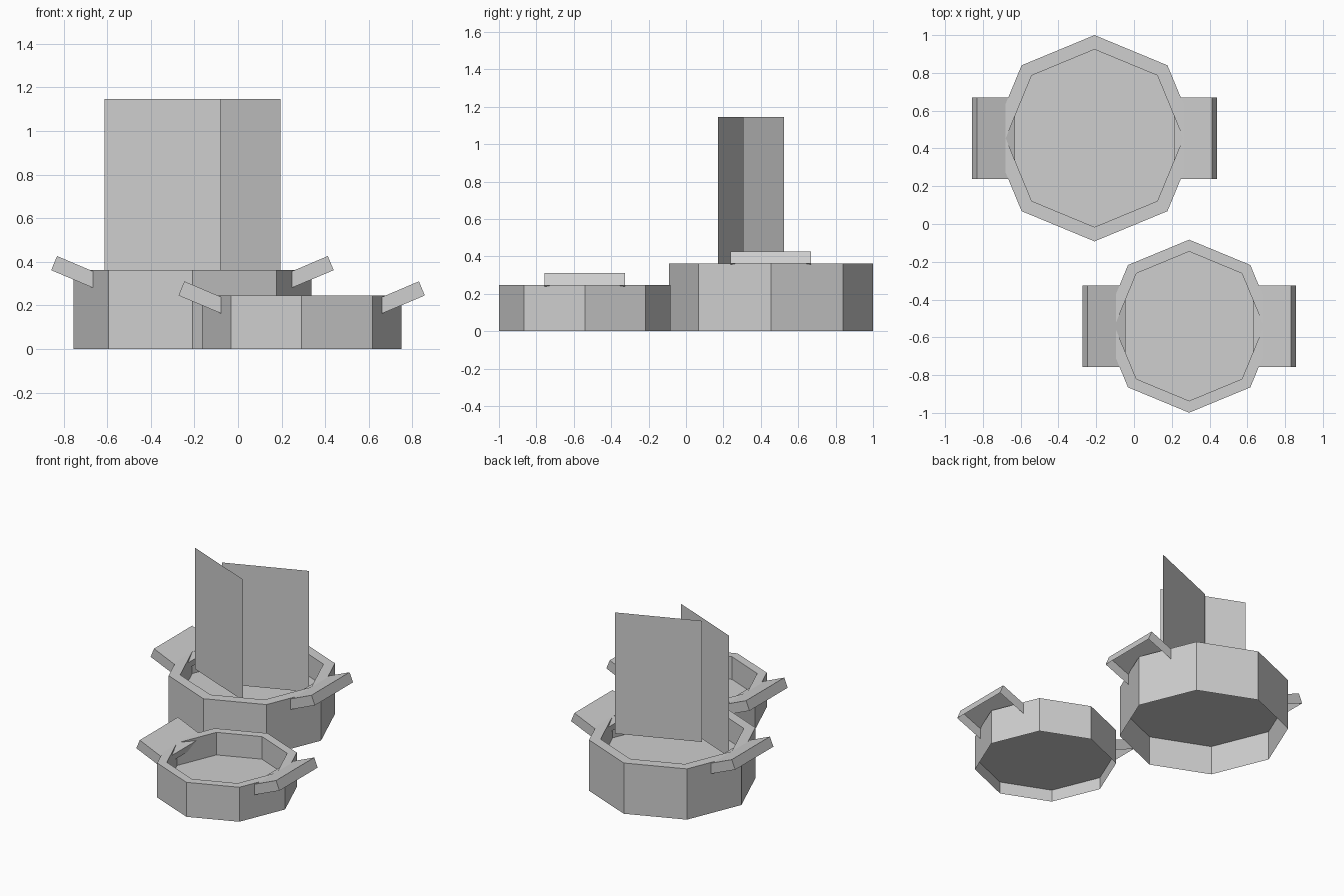
import bpy
import bmesh
from math import cos, sin, pi

cube = bpy.data.objects.get("Cube")
if cube:
    bpy.data.objects.remove(cube, do_unlink=True)

GREY = (0.62, 0.62, 0.62, 1)
grey = bpy.data.materials.new("plain grey")
grey.use_nodes = True
grey.diffuse_color = GREY
grey.node_tree.nodes["Principled BSDF"].inputs["Base Color"].default_value = GREY

SIDES = 8


def finish(name, bm, location):
    mesh = bpy.data.meshes.new(name)
    bm.to_mesh(mesh)
    bm.free()
    mesh.materials.append(grey)
    obj = bpy.data.objects.new(name, mesh)
    obj.location = location
    bpy.context.collection.objects.link(obj)
    return obj


def ring(bm, r, z):
    return [bm.verts.new((r * cos(2 * pi * i / SIDES), r * sin(2 * pi * i / SIDES), z))
            for i in range(SIDES)]


def pot_body(name, location, outer, inner, height, floor):
    """Eight-sided wall, open underneath, with a floor sheet set inside it."""
    bm = bmesh.new()
    rings = [ring(bm, r, z) for r, z in
             ((outer, 0), (outer, height), (inner, height), (inner, floor))]
    for low, high in zip(rings, rings[1:]):
        for i in range(SIDES):
            j = (i + 1) % SIDES
            bm.faces.new((low[i], low[j], high[j], high[i]))
    bm.faces.new(ring(bm, outer, floor))
    finish(name, bm, location)


def handle(name, location, side, reach, width=0.43):
    """Tilted slab, hollow underneath, that pokes through the wall."""
    bm = bmesh.new()
    section = ((0.027, -0.085), (0, -0.021), (0.2, 0.064), (0.227, -0.001))
    near, far = [[bm.verts.new((side * (reach + x), y, z)) for x, z in section]
                 for y in (-width / 2, width / 2)]
    bm.faces.new(near)
    bm.faces.new(far)
    # Inner end, top and outer end; the underside stays open
    for i in range(len(section) - 1):
        bm.faces.new((near[i], near[i + 1], far[i + 1], far[i]))
    bmesh.ops.recalc_face_normals(bm, faces=bm.faces)
    finish(name, bm, location)


def pot(size, x, y, outer, inner, height, floor, reach):
    pot_body(size + "_pot", (x, y, 0), outer, inner, height, floor)
    for label, side in (("left", 1), ("right", -1)):
        handle(f"{size}_pot_{label}_handle", (x, y, height), side, reach)


def steam_sheet(name, start, end, bottom, top):
    """Upright single-sided sheet between two plan points."""
    bm = bmesh.new()
    corners = [(*start, bottom), (*end, bottom), (*end, top), (*start, top)]
    bm.faces.new([bm.verts.new(c) for c in corners])
    finish(name, bm, (0, 0, 0))


# Vessels with their handles
pot("large", -0.209, 0.454, 0.546, 0.47, 0.362, 0.207, 0.421)
pot("small", 0.292, -0.541, 0.458, 0.395, 0.246, 0.085, 0.338)

# Steam hovering inside and above the large pot
steam_sheet("front_steam", (-0.613, 0.391), (-0.081, 0.171), 0.282, 1.146)
steam_sheet("back_steam", (-0.342, 0.306), (0.194, 0.523), 0.282, 1.146)
